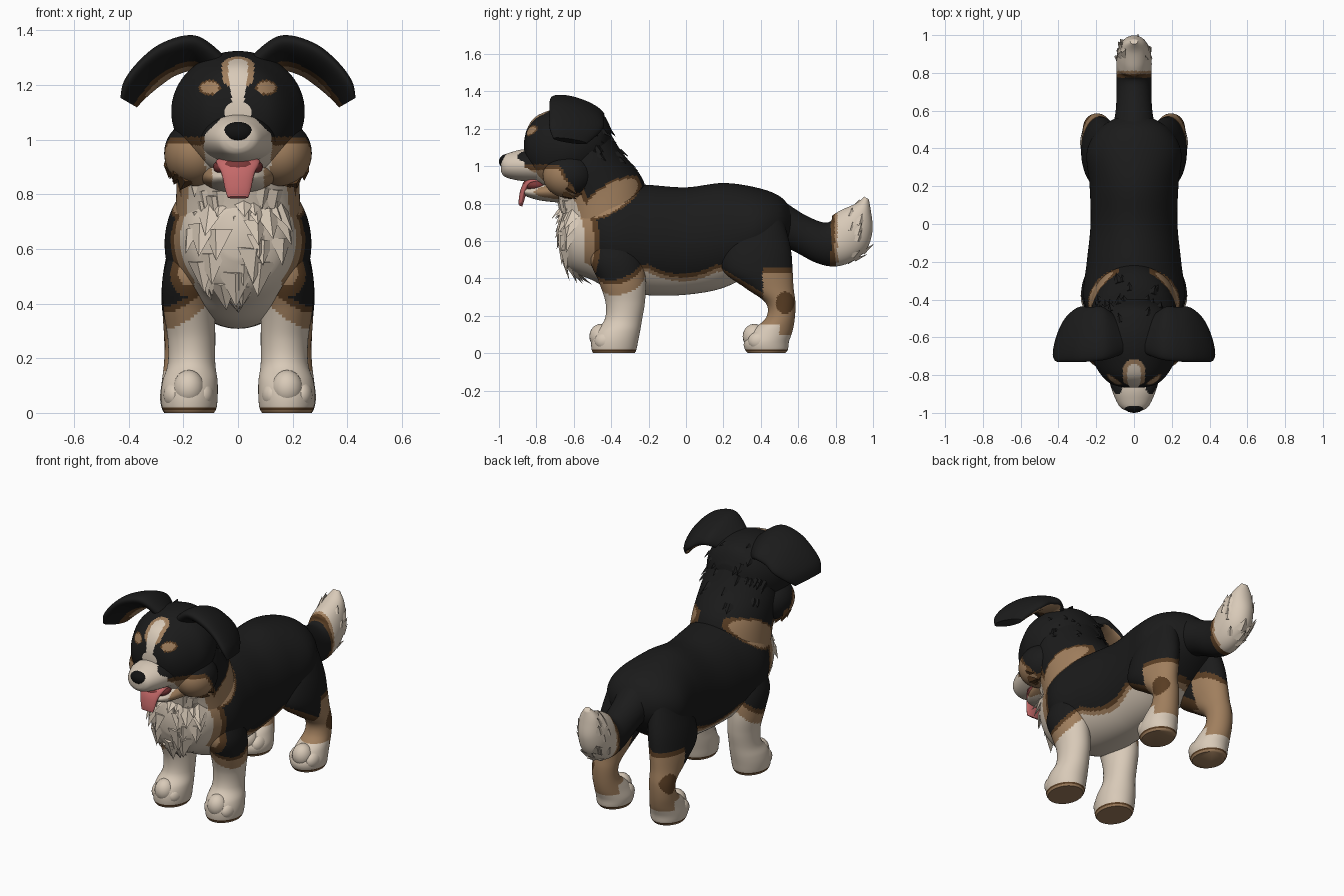
import bpy, bmesh, math, random
from mathutils import Vector, Matrix

random.seed(4)
if "Cube" in bpy.data.objects:
    bpy.data.objects.remove(bpy.data.objects["Cube"], do_unlink=True)

COLOURS = {
    "black fur": (.011, .011, .011), "dark brown fur": (.1, .047, .017),
    "tan fur": (.35, .21, .11), "cream fur": (.69, .59, .48),
    "pink tongue": (.55, .14, .14), "mouth red": (.2, .04, .04),
    "nose black": (.006, .006, .006)}
BLACK, BROWN, TAN, CREAM, PINK, RED, NOSE = range(7)
MATERIALS = []
for label, rgb in COLOURS.items():
    m = bpy.data.materials.new(label)
    m.use_nodes = True
    m.diffuse_color = (*rgb, 1)
    shader = next(n for n in m.node_tree.nodes if n.type == "BSDF_PRINCIPLED")
    shader.inputs["Base Color"].default_value = (*rgb, 1)
    shader.inputs["Roughness"].default_value = .8
    MATERIALS.append(m)


def finish(name, bm, rule, smooth=True):
    """Turn a bmesh into an object and colour each face by a rule."""
    bmesh.ops.recalc_face_normals(bm, faces=bm.faces)
    mesh = bpy.data.meshes.new(name)
    bm.to_mesh(mesh)
    bm.free()
    for m in MATERIALS:
        mesh.materials.append(m)
    for f in mesh.polygons:
        f.material_index = rule(f.center, f.normal) if callable(rule) else rule
        f.use_smooth = smooth
    if smooth:
        mesh.set_sharp_from_angle(angle=math.radians(50))
    obj = bpy.data.objects.new(name, mesh)
    bpy.context.collection.objects.link(obj)
    return obj


def spline(a, b, c, d, t):
    return [max(min(q, r) - .01, min(max(q, r) + .01,
            .5 * (2 * q + (r - p) * t + (2 * p - 5 * q + 4 * r - s) * t * t
                  + (3 * q - p - 3 * r + s) * t ** 3)))
            for p, q, r, s in zip(a, b, c, d)]


def loft(name, rings, rule, side=1, ear=False, fine=.01):
    """Skin smooth elliptical rings: x, y, z, half width, half depth, tilt."""
    path = [rings[0], *rings, rings[-1]]
    dense = []
    for a, b, c, d in zip(path, path[1:], path[2:], path[3:]):
        steps = max(3, int((Vector(b[:3]) - Vector(c[:3])).length / fine))
        dense += [spline(a, b, c, d, i / steps) for i in range(steps)]
    dense.append(rings[-1])
    count = max(20, int(6.28 * max(max(r[3:5]) for r in rings) / fine))
    bm = bmesh.new()
    loops = []
    for x, y, z, w, h, tilt in dense:
        t = math.radians(tilt)
        w, h = max(w, .004), max(h, .004)
        if ear:
            n = Vector((math.cos(t), 0, math.sin(t)))
            u, v = n * w, Vector((0, -h, 0)) + n * h * .3
        else:
            u, v = Vector((w, 0, 0)), Vector((0, math.cos(t), math.sin(t))) * h
        loop = []
        for i in range(count):
            a = math.tau * i / count
            p = Vector((x, y, z)) + u * math.cos(a) + v * math.sin(a)
            loop.append(bm.verts.new((p.x * side, p.y, p.z)))
        loops.append(loop)
    for lo, hi in zip(loops, loops[1:]):
        for i in range(count):
            j = (i + 1) % count
            bm.faces.new((lo[i], lo[j], hi[j], hi[i]))
    bm.faces.new(loops[0])
    bm.faces.new(loops[-1])
    return finish(name, bm, rule)


def blob(name, centre, size, rule, detail=24):
    bm = bmesh.new()
    bmesh.ops.create_uvsphere(
        bm, u_segments=detail, v_segments=detail // 2, radius=1,
        matrix=Matrix.Translation(centre) @ Matrix.Diagonal((*size, 1)))
    return finish(name, bm, rule)


def tufts(name, source, pick, flow, count, length, colour, lift=.12):
    """Lay broad flat-faced locks of fur over chosen faces of a part."""
    spots = [f for f in source.data.polygons if pick(f.center, f.normal)]
    flow = Vector(flow).normalized()
    bm = bmesh.new()
    for f in random.sample(spots, min(count, len(spots))):
        size = length * random.uniform(.7, 1.2)
        out, c = f.normal, f.center
        along = (flow - out * flow.dot(out)).normalized()
        across = out.cross(along) * size * .5
        a, b, m, tip = [bm.verts.new(p) for p in (
            c + across - out * .01, c - across - out * .01,
            c + out * size * .12, c + (along + out * lift).normalized() * size)]
        for tri in ((a, m, tip), (m, b, tip), (b, a, tip), (a, b, m)):
            bm.faces.new(tri)
    return finish(name, bm, colour, smooth=False)


# Coat patterns
def chest_edge(p):
    return p.y + .46 + (p.z - .58) ** 2


def torso_coat(p, n):
    chest = chest_edge(p)
    belly = p.z - .405 - min(.05, 1.5 * (p.y + .02) ** 2)
    dy, dz = p.y + .4, p.z - .83
    collar = ((.85 * dy + .53 * dz) / .19) ** 2 + ((.85 * dz - .53 * dy) / .078) ** 2
    if abs(p.x) < .08:
        collar = 9
    between_legs = p.y < -.2 and p.z < .5 and abs(p.x) < .16
    if chest < -.08 or belly < -.02 or between_legs:
        return CREAM
    if chest < -.03 or belly < 0 or collar < .75:
        return TAN
    return BROWN if chest < 0 or belly < .02 or collar < 1 else BLACK


def sole_coat(p):
    return TAN if p.z < .008 else BROWN


def front_leg_coat(p, n):
    h = p.z - .35 * (p.y + .35) + .8 * (abs(p.x) - .2)
    if p.z < .024:
        return sole_coat(p)
    if h < .36 or chest_edge(p) < -.08 or abs(p.x) < .11:
        return CREAM
    if h < .43 or chest_edge(p) < -.03:
        return TAN
    return BROWN if h < .46 or chest_edge(p) < 0 else BLACK


def hind_leg_coat(p, n):
    edge = .46 if p.y > .41 else .42 - .6 * (p.y - .25)
    edge += .6 * max(0, .17 - abs(p.x))
    if p.z < .018:
        return sole_coat(p)
    if p.z < (.15 if p.y < .5 else .1):
        return CREAM
    if abs(p.x) > .2 and ((p.y - .53) / .05) ** 2 + ((p.z - .27) / .06) ** 2 < 1:
        return BROWN
    if p.z < edge - .035:
        return TAN
    return BROWN if p.z < edge else BLACK


def tail_coat(p, n):
    return BLACK if p.y < .775 else BROWN if p.y < .795 else TAN if p.y < .81 else CREAM


def face_coat(p, n):
    x = abs(p.x)
    blaze = min(.036, .018 + .12 * max(0, p.z - 1.1))
    off_blaze = math.hypot(x, max(0, p.y + .775)) - blaze
    brow = ((x - .103) / .034) ** 2 + ((p.z - 1.19) / .023) ** 2
    cheek = 1.01 - 1.6 * max(0, p.y + .68)
    if p.z > 1 and off_blaze < 0:
        return CREAM
    if p.z > 1.2 and off_blaze < .023:
        return TAN
    if p.y < -.7 and brow < 1.4:
        return TAN if brow < .9 else BROWN
    if p.y < -.72 and p.z < 1 and x < .12:
        return CREAM
    return TAN if p.z < cheek - .03 else BROWN if p.z < cheek else BLACK


def muzzle_coat(p, n):
    cream = p.y < -.9 or p.y < -.86 and abs(p.x) < .05 + 1.09 - p.z
    return CREAM if cream or p.z < .99 and abs(p.x) < .125 else face_coat(p, n)


def jaw_coat(p, n):
    return CREAM if abs(p.x) < .095 else TAN


def ear_coat(p, n):
    inner = Vector((n.x * math.copysign(1, p.x), n.y, n.z)).dot((-.45, -.45, -.75))
    if inner < .45 or p.y < -.645 + .05 * abs(p.x):
        return BLACK
    return TAN if p.y > -.585 and abs(p.x) < .34 else BROWN


# Trunk, neck and tail
body = loft("body", [(0, y, z, w, h, 90) for y, z, w, h in (
    (-.675, .66, .07, .09), (-.62, .64, .17, .19), (-.5, .64, .23, .25),
    (-.38, .62, .268, .288), (-.2, .605, .25, .295), (0, .6, .23, .287),
    (.2, .63, .235, .28), (.38, .665, .25, .22), (.5, .69, .19, .15),
    (.565, .69, .09, .08))], torso_coat)
neck = loft("neck", [
    (0, -.42, .68, .23, .26, 32), (0, -.455, .84, .225, .24, 25),
    (0, -.53, 1, .225, .2, 25), (0, -.57, 1.15, .19, .16, 20)], torso_coat)
tail = loft("tail", [(0, *r) for r in (
    (.46, .71, .12, .12, 60), (.6, .645, .097, .1, 65), (.72, .59, .092, .11, 80),
    (.8, .59, .093, .125, 100), (.87, .64, .093, .13, 130), (.915, .71, .08, .1, 145),
    (.95, .78, .055, .045, 150), (.965, .83, .02, .015, 150))], tail_coat)

# Head and muzzle
skull = loft("skull", [(0, y, z, w, h, 90) for y, z, w, h in (
    (-.4, 1.12, .08, .08), (-.45, 1.12, .17, .165), (-.55, 1.11, .23, .21),
    (-.65, 1.1, .243, .22), (-.74, 1.085, .21, .21), (-.81, 1.09, .165, .17),
    (-.85, 1.1, .115, .1), (-.865, 1.1, .05, .04))], face_coat, fine=.008)
loft("muzzle", [(0, y, z, w, h, 90) for y, z, w, h in (
    (-.76, 1, .15, .09), (-.87, 1.005, .12, .085), (-.94, 1.003, .092, .07),
    (-.975, 1.003, .068, .055), (-.988, 1.005, .04, .035))], muzzle_coat, fine=.008)
blob("nose", (0, -.958, 1.025), (.06, .042, .04), NOSE)
loft("lower_jaw", [(0, y, z, w, h, 90) for y, z, w, h in (
    (-.68, .87, .14, .065), (-.78, .862, .11, .045), (-.85, .862, .07, .025),
    (-.875, .868, .035, .01))], jaw_coat)
blob("mouth_inside", (0, -.8, .9), (.092, .075, .04), RED)
loft("tongue", [(0, *r) for r in (
    (-.76, .915, .075, .018, 90), (-.83, .918, .08, .02, 110),
    (-.865, .875, .06, .02, 135), (-.88, .82, .048, .016, 150),
    (-.885, .788, .038, .01, 155))], PINK)

# Paired parts
for side, word in ((1, "left"), (-1, "right")):
    loft(word + "_front_leg", [(*r, 0) for r in (
        (.16, -.38, .64, .07, .09), (.175, -.37, .5, .1, .14),
        (.178, -.34, .38, .095, .125), (.17, -.325, .27, .087, .105),
        (.17, -.335, .18, .087, .1), (.175, -.365, .12, .1, .12),
        (.178, -.38, .07, .104, .125), (.178, -.385, .02, .1, .12),
        (.178, -.385, 0, .09, .11))], front_leg_coat, side)
    loft(word + "_hind_leg", [(*r, 0) for r in (
        (.14, .4, .72, .08, .12), (.165, .38, .56, .1, .18),
        (.18, .385, .44, .1, .185), (.19, .445, .35, .085, .13),
        (.195, .505, .27, .075, .08), (.195, .505, .19, .075, .077),
        (.19, .46, .12, .088, .11), (.185, .43, .06, .1, .12),
        (.185, .43, .02, .095, .115), (.185, .43, 0, .085, .1))], hind_leg_coat, side)
    loft(word + "_ear", [
        (.08, -.59, 1.265, .045, .1, 115), (.16, -.58, 1.315, .05, .14, 95),
        (.25, -.585, 1.295, .048, .145, 68), (.32, -.585, 1.245, .042, .145, 50),
        (.375, -.605, 1.185, .035, .125, 35), (.4, -.62, 1.135, .022, .09, 30)],
        ear_coat, side, ear=True)
    # Toes on all feet
    for foot, x, y in (("front", .18, -.455), ("hind", .187, .365)):
        for i in (-1, 0, 1):
            blob(f"{word}_{foot}_toe_{i + 2}",
                 (side * (x + i * .052), y + abs(i) * .028, .09 - abs(i) * .025),
                 (.058 - abs(i) * .016, .062, .067 - abs(i) * .015), CREAM, 20)
    blob(word + "_eye", (side * .105, -.818, 1.12), (.026, .018, .026), NOSE)
    cheek = blob(word + "_cheek", (side * .155, -.63, .95), (.115, .135, .12), face_coat, 64)
    tufts(word + "_cheek_fur", cheek,
          lambda p, n: abs(p.x) > .17 and p.z < .92 and n.y > -.6,
          (side * .3, .5, -.6), 8, .07, BROWN)

# Locks of fur
tufts("chest_fur", body, lambda p, n: chest_edge(p) < -.09 and p.z > .42 and abs(p.x) < .18,
      (0, -.1, -1), 34, .11, CREAM)
tufts("throat_fur", neck, lambda p, n: p.y < -.56 and .72 < p.z < .86 and abs(p.x) < .17,
      (0, -.1, -1), 14, .1, CREAM)
tufts("nape_fur", neck, lambda p, n: n.y > .35 and p.z > 1.0, (0, .5, -1), 18, .06, BLACK, .3)
tufts("head_back_fur", skull, lambda p, n: p.y > -.52 and p.z > 1.08,
      (0, .7, -.8), 16, .06, BLACK, .3)
tufts("tail_fur", tail, lambda p, n: .86 < p.y < .95 and n.z < .5, (0, .3, 1), 20, .07, CREAM)
